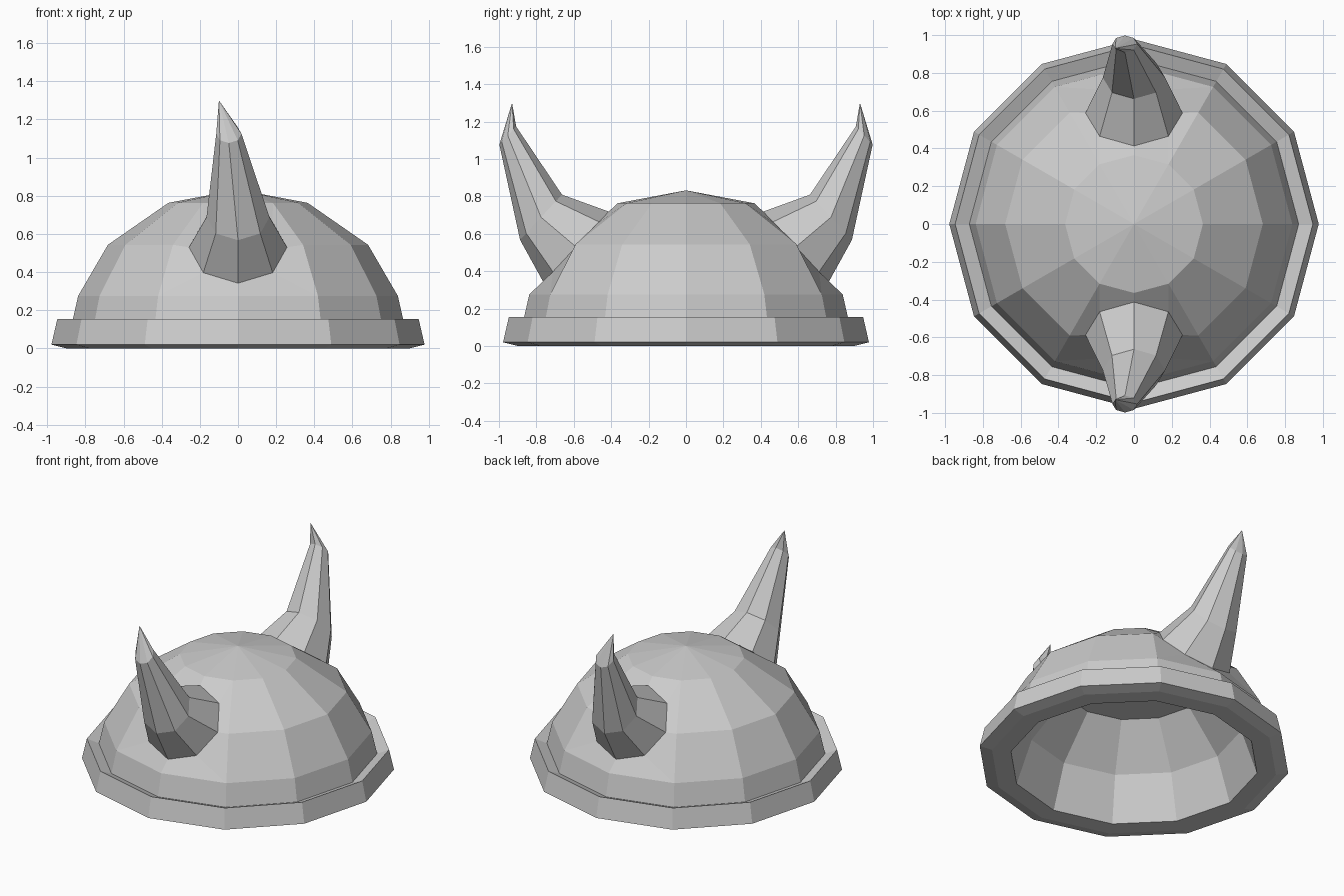
import bpy, bmesh, math
from mathutils import Vector

if "Cube" in bpy.data.objects:
    bpy.data.objects.remove(bpy.data.objects["Cube"])

HORN_BASE = ((0, 0.588, 0.53), 0.257)
UP = Vector((0, -0.68, 0.733))


def finish(bm, name):
    bmesh.ops.remove_doubles(bm, verts=bm.verts, dist=1e-4)
    bmesh.ops.recalc_face_normals(bm, faces=bm.faces)
    mesh = bpy.data.meshes.new(name)
    bm.to_mesh(mesh)
    bm.free()
    obj = bpy.data.objects.new(name, mesh)
    bpy.context.collection.objects.link(obj)
    return obj


def lathe(profile, sides=12):
    bm = bmesh.new()
    verts = [bm.verts.new((r, 0, z)) for r, z in profile]
    edges = [bm.edges.new(pair) for pair in zip(verts, verts[1:])]
    bmesh.ops.spin(bm, geom=verts + edges, axis=(0, 0, 1), cent=(0, 0, 0),
                   steps=sides, angle=math.tau, use_duplicate=False)
    bmesh.ops.remove_doubles(bm, verts=bm.verts, dist=1e-4)
    return bm


def ring(bm, centre, r, side, sides=8):
    # Octagon in the tilted plane shared by all horn sections
    loop = []
    for i in range(sides):
        a = math.tau * i / sides
        p = Vector(centre) + r * (math.cos(a) * Vector((1, 0, 0)) + math.sin(a) * UP)
        loop.append(bm.verts.new((p.x, p.y * side, p.z)))
    return loop


def bridge(bm, lo, hi):
    n = len(lo)
    for i in range(n):
        j = (i + 1) % n
        bm.faces.new((lo[i], lo[j], hi[j], hi[i]))


def flatten_seat(bm, side):
    # Replace the dome faces around one corner with a band leading to the horn base
    centre = Vector((0, 0.682 * side, 0.543))
    hub = min(bm.verts, key=lambda v: (v.co - centre).length)
    border = list({v for f in hub.link_faces for v in f.verts} - {hub})
    bmesh.ops.delete(bm, geom=[hub], context='VERTS')
    up = Vector((0, UP.y * side, UP.z))
    border.sort(key=lambda v: math.atan2((v.co - centre).dot(up), v.co.x) % math.tau
                if abs((v.co - centre).dot(up)) > 0.09 or v.co.x < 0 else 0)
    bridge(bm, border, ring(bm, *HORN_BASE, side))


def horn(name, side):
    bm = bmesh.new()
    loops = [ring(bm, c, r, side) for c, r in (
        HORN_BASE, ((0, 0.775, 0.688), 0.165), ((-0.048, 0.953, 1.125), 0.066))]
    for lo, hi in zip(loops, loops[1:]):
        bridge(bm, lo, hi)
    tip = bm.verts.new((-0.10, 0.93 * side, 1.30))
    for i in range(8):
        bm.faces.new((loops[-1][i], loops[-1][(i + 1) % 8], tip))
    return finish(bm, name)


# Outer dome with a seat for each horn
dome = lathe([(0, 0.832), (0.365, 0.763), (0.682, 0.543), (0.838, 0.275), (0.872, 0.125)])
flatten_seat(dome, -1)
flatten_seat(dome, 1)
finish(dome, "helmet_dome")

# Brim band whose top dips towards the dome, and the hollow flat-topped interior
finish(lathe([(0.872, 0.125), (0.947, 0.155), (0.978, 0.02), (0.90, 0.0),
              (0.78, 0.0), (0.68, 0.297), (0.45, 0.565), (0, 0.565)]),
       "brim_and_lining")

# Horns on the front and back sides
horn("front_horn", -1)
horn("back_horn", 1)
